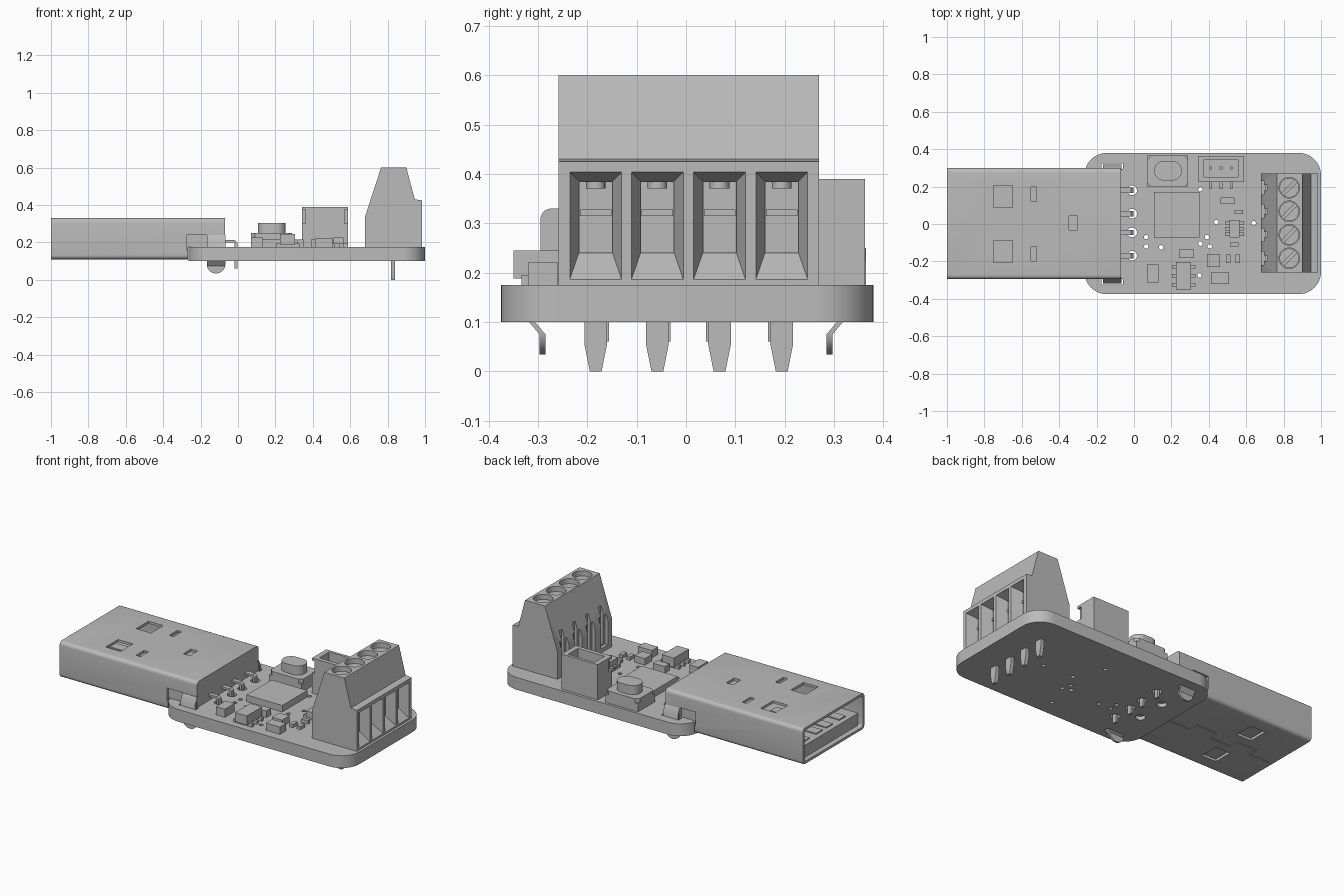
import bpy, bmesh, math

old = bpy.data.objects.get("Cube")
if old:
    bpy.data.objects.remove(old)

grey = bpy.data.materials.new("plain_grey")
grey.use_nodes = True
grey.diffuse_color = (0.5, 0.5, 0.5, 1)
grey.node_tree.nodes["Principled BSDF"].inputs["Base Color"].default_value = (0.5, 0.5, 0.5, 1)
parts = []


def prism(bm, pts, lo, hi, axis="z"):
    """Extrude a 2D outline along an axis."""
    place = {"x": lambda a, b, t: (t, a, b),
             "y": lambda a, b, t: (a, t, b),
             "z": lambda a, b, t: (a, b, t)}[axis]
    ends = [[bm.verts.new(place(a, b, t)) for a, b in pts] for t in (lo, hi)]
    faces = [bm.faces.new(e) for e in ends]
    n = len(pts)
    for i in range(n):
        j = (i + 1) % n
        faces.append(bm.faces.new((ends[0][i], ends[0][j], ends[1][j], ends[1][i])))
    bmesh.ops.recalc_face_normals(bm, faces=faces)


def rect(a0, a1, b0, b1):
    return [(a0, b0), (a1, b0), (a1, b1), (a0, b1)]


def box(bm, x0, x1, y0, y1, z0, z1):
    prism(bm, rect(x0, x1, y0, y1), z0, z1)


def block(bm, x, y, w, d, z0, z1):
    box(bm, x - w / 2, x + w / 2, y - d / 2, y + d / 2, z0, z1)


def rounded(a0, a1, b0, b1, r, steps=8):
    pts = []
    corners = [(a1 - r, b1 - r), (a0 + r, b1 - r), (a0 + r, b0 + r), (a1 - r, b0 + r)]
    for q, (ca, cb) in enumerate(corners):
        for i in range(steps + 1):
            t = math.pi / 2 * (q + i / steps)
            pts.append((ca + r * math.cos(t), cb + r * math.sin(t)))
    return pts


def disc(x, y, r, n=24):
    return [(x + r * math.cos(math.tau * i / n), y + r * math.sin(math.tau * i / n)) for i in range(n)]


def make(name, bm):
    me = bpy.data.meshes.new(name)
    bm.to_mesh(me)
    bm.free()
    ob = bpy.data.objects.new(name, me)
    bpy.context.collection.objects.link(ob)
    me.materials.append(grey)
    parts.append(ob)
    return ob


def cut(ob, bm):
    """Subtract a cutter mesh and bake the result."""
    cutter = make("cutter", bm)
    parts.remove(cutter)
    cutter.hide_render = True
    mod = ob.modifiers.new("cut", "BOOLEAN")
    mod.operation, mod.solver, mod.object = "DIFFERENCE", "EXACT", cutter
    mod.use_self = True
    bpy.context.view_layer.objects.active = ob
    bpy.ops.object.modifier_apply(modifier=mod.name)
    bpy.data.objects.remove(cutter)


new = bmesh.new
pin_rows = [0.18, 0.055, -0.045, -0.17]
poles = [-0.183, -0.058, 0.068, 0.194]
TOP = 0.175

# Circuit board with pin holes, vias and tab slots
bm = new()
prism(bm, rounded(-0.265, 1.0, -0.375, 0.38, 0.12, 12), 0.1, TOP)
board = make("circuit_board", bm)
bm = new()
for y in pin_rows:
    prism(bm, disc(-0.01, y, 0.026), 0.05, 0.2)
for x, y in [(0.065, -0.07), (0.065, -0.12), (0.145, -0.125), (0.355, -0.105), (0.405, -0.12),
             (0.39, -0.07), (0.44, 0.01), (0.355, 0.185), (0.35, -0.275), (0.64, 0.005)]:
    prism(bm, disc(x, y, 0.012, 12), 0.05, 0.2)
for s in (1, -1):
    prism(bm, disc(-0.12, s * 0.09, 0.028), 0.05, 0.2)
    block(bm, -0.117, s * 0.308, 0.115, 0.03, 0.05, 0.2)
cut(board, bm)

# Plug shell: hollow at the mouth, stepped over the board
bm = new()
prism(bm, rounded(-0.295, 0.3, 0.11, 0.33, 0.022, 5), -1.0, -0.07, "x")
shell = make("plug_shell", bm)
bm = new()
prism(bm, rounded(-0.28, 0.285, 0.125, 0.315, 0.012, 4), -1.05, -0.36, "x")
cut(shell, bm)
bm = new()
box(bm, -0.266, 0, -0.4, 0.4, 0, TOP)
for s in (1, -1):
    block(bm, -0.7, s * 0.147, 0.1, 0.12, 0.0, 0.5)
    block(bm, -0.535, s * 0.16, 0.03, 0.078, 0.3, 0.5)
    block(bm, -0.22, s * 0.3, 0.11, 0.04, 0.16, 0.24)
block(bm, -0.325, 0.005, 0.045, 0.075, 0.315, 0.5)
cut(shell, bm)
# Folded seam on the underside
bm = new()
for i in range(5):
    x = -0.98 + i * 0.14
    y = 0.03 if i % 2 else -0.03
    block(bm, x + 0.07, y, 0.146, 0.005, 0.1, 0.114)
    if i:
        block(bm, x, 0, 0.005, 0.065, 0.1, 0.114)
cut(shell, bm)

bm = new()
box(bm, -0.97, -0.35, -0.278, 0.283, 0.127, 0.2)
make("plug_tongue", bm)
bm = new()
for y in pin_rows:
    block(bm, -0.75, y, 0.38, 0.06, 0.2, 0.207)
make("plug_contacts", bm)

# Locating pegs and bent mounting tabs
bm = new()
for s in (1, -1):
    prism(bm, disc(-0.12, s * 0.09, 0.024), 0.12, 0.2)
make("locating_pegs", bm)
outer = [(0.298, 0.24), (0.318, 0.2), (0.318, 0.1), (0.297, 0.075), (0.297, 0.034)]
profile = outer + [(y - 0.012, z) for y, z in reversed(outer)]
for side, s in (("left", 1), ("right", -1)):
    bm = new()
    prism(bm, [(s * y, z) for y, z in profile], -0.167, -0.068, "y")
    for v in bm.verts:
        v.co.x, v.co.y = v.co.y, v.co.x
    bmesh.ops.recalc_face_normals(bm, faces=bm.faces[:])
    tab = make("mounting_tab_" + side, bm)
    bm = new()
    # rounded tip: trim everything outside a half-circle end
    arc = [(-0.1175 + 0.05 * math.cos(t), 0.084 + 0.05 * math.sin(t))
           for t in (math.pi + math.pi * i / 12 for i in range(13))]
    prism(bm, [(-0.2, 0.084)] + arc + [(-0.03, 0.084), (-0.03, 0), (-0.2, 0)], -0.4, 0.4, "y")
    cut(tab, bm)

# Bent solder pins of the plug
bm = new()
for y in pin_rows:
    prism(bm, [(-0.1, 0.2), (-0.1, 0.213), (-0.017, 0.213), (-0.004, 0.2), (-0.004, 0.06),
               (-0.018, 0.06), (-0.018, 0.195), (-0.023, 0.2)], y - 0.014, y + 0.014, "y")
make("plug_pins", bm)

# Terminal block with wire funnels, screw wells and back slots
bm = new()
prism(bm, [(0.68, TOP), (0.68, 0.34), (0.765, 0.6), (0.9, 0.6), (0.945, 0.43),
           (0.985, 0.425), (0.985, TOP)], -0.258, 0.27, "y")
terminal = make("terminal_block", bm)
funnels, wells = new(), new()
for y in poles:
    mouth = rect(y - 0.054, y + 0.054, 0.182, 0.405)
    prism(funnels, mouth, 0.925, 0.99, "x")
    funnels.verts.ensure_lookup_table()
    throat = rect(y - 0.034, y + 0.034, 0.24, 0.385)
    for v, (b, c) in zip(funnels.verts[-8:-4], throat):
        v.co.y, v.co.z = b, c
    box(wells, 0.8, 0.935, y - 0.033, y + 0.033, 0.241, 0.384)
    prism(wells, disc(0.83, y, 0.055, 32), 0.53, 0.65)
    box(wells, 0.66, 0.7, y - 0.035, y + 0.035, 0.2, 0.385)
    box(wells, 0.66, 0.717, y - 0.014, y + 0.014, 0.21, 0.44)
cut(terminal, funnels)
cut(terminal, wells)

bm = new()
for y in poles:
    block(bm, 0.865, y, 0.12, 0.064, 0.315, 0.328)
    prism(bm, disc(0.9, y, 0.02, 16), 0.37, 0.41)
make("wire_clamps", bm)
bm, slots = new(), new()
for y in poles:
    prism(bm, disc(0.83, y, 0.052, 32), 0.52, 0.57)
    c, s = math.cos(math.pi / 4), math.sin(math.pi / 4)
    bar = [(0.83 + a * c - b * s, y + a * s + b * c) for a, b in rect(-0.06, 0.06, -0.008, 0.008)]
    prism(slots, bar, 0.55, 0.6)
cut(make("terminal_screws", bm), slots)
bm = new()
for y in poles:
    prism(bm, [(y - 0.023, 0.18), (y - 0.023, 0.055), (y - 0.012, 0), (y + 0.012, 0),
               (y + 0.023, 0.055), (y + 0.023, 0.18)], 0.817, 0.839, "x")
make("terminal_pins", bm)

# Main chip
bm = new()
box(bm, 0.108, 0.35, -0.072, 0.17, TOP, 0.215)
make("main_chip", bm)

# Push button: base, corner feet, oval cap
bm = new()
prism(bm, [(0.09, 0.2), (0.27, 0.2), (0.29, 0.22), (0.29, 0.345), (0.27, 0.365),
           (0.09, 0.365), (0.07, 0.345), (0.07, 0.22)], TOP, 0.25)
for x in (0.085, 0.275):
    for y in (0.215, 0.35):
        block(bm, x, y, 0.03, 0.03, TOP, 0.225)
make("button_base", bm)
bm = new()
prism(bm, rounded(0.108, 0.255, 0.233, 0.337, 0.05), 0.24, 0.305)
make("button_cap", bm)

# Small cable socket with contacts
bm = new()
box(bm, 0.343, 0.588, 0.225, 0.363, TOP, 0.39)
socket = make("cable_socket", bm)
bm = new()
box(bm, 0.375, 0.556, 0.25, 0.345, 0.21, 0.45)
for x in (0.343, 0.588):
    block(bm, x, 0.225, 0.036, 0.06, 0.3, 0.375)
cut(socket, bm)
bm = new()
for x in (0.41, 0.465, 0.52):
    block(bm, x, 0.3, 0.015, 0.015, 0.2, 0.35)
    block(bm, x, 0.21, 0.015, 0.045, TOP, 0.195)
make("socket_contacts", bm)

# Two leaded chips
for name, x, y, w, d, top, rows in [("regulator_chip", 0.265, -0.277, 0.08, 0.145, 0.245, (-0.047, 0, 0.047)),
                                    ("driver_chip", 0.537, -0.025, 0.055, 0.092, 0.225, (-0.03, 0, 0.03))]:
    bm = new()
    block(bm, x, y, w, d, 0.188, top)
    for off in rows:
        block(bm, x, y + off, w + 0.045, 0.018, TOP, 0.195)
    make(name, bm)

# Resistors and capacitors
bm = new()
for x, y, w, d, h in [(0.5, 0.125, 0.075, 0.035, 0.03), (0.56, 0.065, 0.045, 0.022, 0.02),
                      (0.535, -0.11, 0.045, 0.022, 0.02), (0.505, -0.185, 0.024, 0.045, 0.02),
                      (0.555, -0.185, 0.024, 0.045, 0.02), (0.425, -0.195, 0.07, 0.07, 0.04),
                      (0.28, -0.16, 0.08, 0.045, 0.04), (0.1, -0.265, 0.06, 0.095, 0.05),
                      (0.46, -0.29, 0.095, 0.06, 0.045)]:
    block(bm, x, y, w, d, TOP, TOP + h)
make("small_components", bm)

# Smooth the curved parts, keep edges crisp
bpy.ops.object.select_all(action="DESELECT")
for ob in parts:
    ob.select_set(True)
bpy.context.view_layer.objects.active = parts[0]
bpy.ops.object.shade_smooth_by_angle(angle=math.radians(30))
